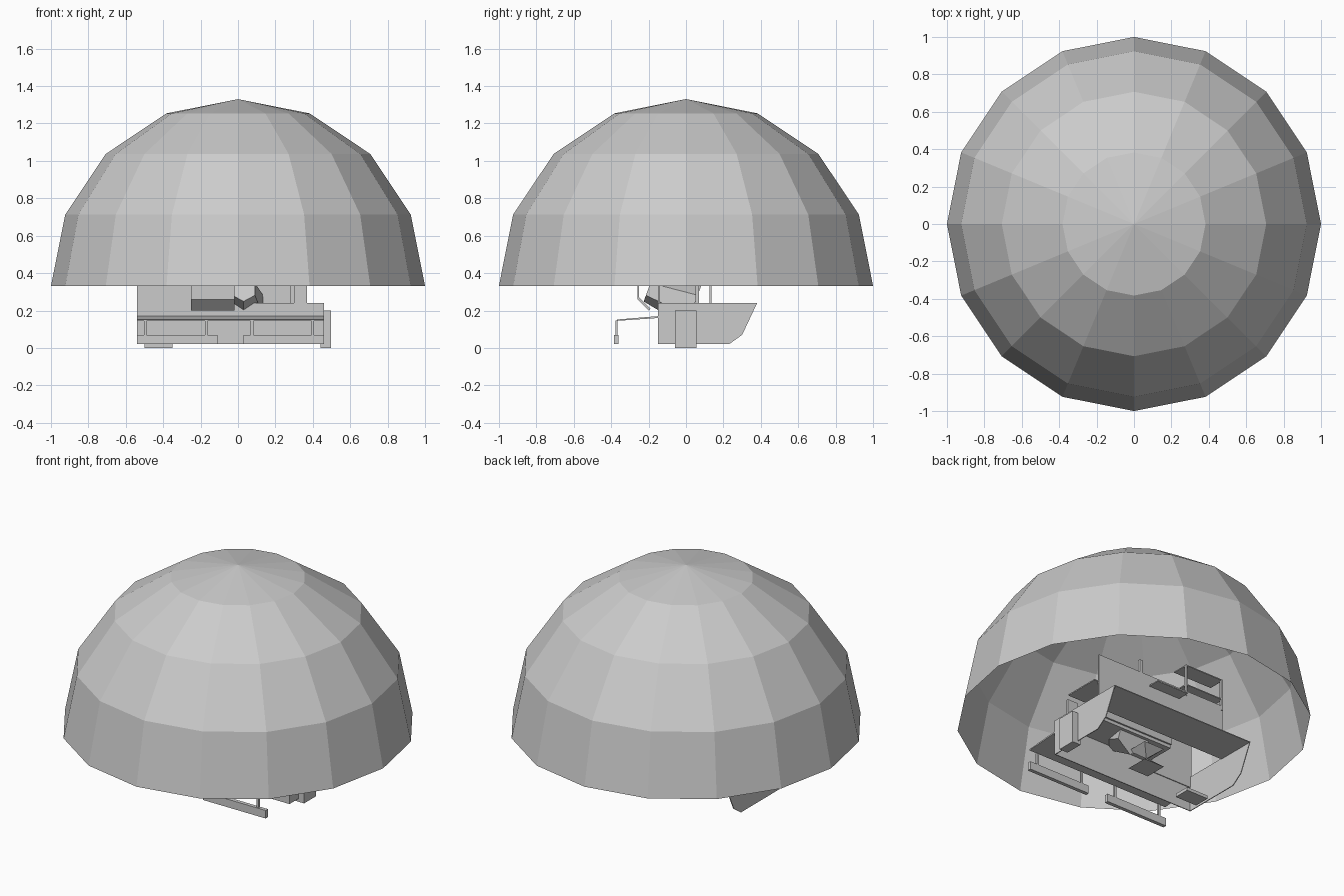
import bpy, bmesh, math
from mathutils import Vector, Matrix

if "Cube" in bpy.data.objects:
    bpy.data.objects.remove(bpy.data.objects["Cube"])

grey = bpy.data.materials.new("plain grey")
grey.diffuse_color = (0.6, 0.6, 0.6, 1)
grey.use_nodes = True
grey.node_tree.nodes["Principled BSDF"].inputs["Base Color"].default_value = grey.diffuse_color


def finish(name, bm):
    me = bpy.data.meshes.new(name)
    bm.to_mesh(me)
    bm.free()
    me.materials.append(grey)
    ob = bpy.data.objects.new(name, me)
    bpy.context.collection.objects.link(ob)
    return ob


def box(name, x, y, z):
    """Box given by its ranges on each axis."""
    bm = bmesh.new()
    c = Vector((sum(x) / 2, sum(y) / 2, sum(z) / 2))
    s = (x[1] - x[0], y[1] - y[0], z[1] - z[0], 1)
    bmesh.ops.create_cube(bm, size=1, matrix=Matrix.Translation(c) @ Matrix.Diagonal(s))
    return finish(name, bm)


def plate_x(name, profile, x0, x1):
    """Profile in (y, z), extruded along x."""
    bm = bmesh.new()
    f = bm.faces.new([bm.verts.new((x0, y, z)) for y, z in profile])
    r = bmesh.ops.extrude_face_region(bm, geom=[f])
    bmesh.ops.translate(bm, vec=(x1 - x0, 0, 0),
                        verts=[v for v in r["geom"] if isinstance(v, bmesh.types.BMVert)])
    bmesh.ops.recalc_face_normals(bm, faces=bm.faces)
    return finish(name, bm)


def cone(name, loc, r1, r2, depth, sides, rot=Matrix()):
    bm = bmesh.new()
    bmesh.ops.create_cone(bm, cap_ends=True, segments=sides, radius1=r1, radius2=r2,
                          depth=depth, matrix=Matrix.Translation(loc) @ rot)
    return finish(name, bm)


# open half-sphere dome
bm = bmesh.new()
bmesh.ops.create_uvsphere(bm, u_segments=16, v_segments=8, radius=1)
bmesh.ops.delete(bm, geom=[v for v in bm.verts if v.co.z < -0.01], context="VERTS")
bmesh.ops.translate(bm, vec=(0, 0, 0.33), verts=bm.verts)
finish("dome", bm)

# open-bottomed hull: end plates, front wall, rear deck
side = [(-0.15, 0.02), (0.23, 0.02), (0.30, 0.07), (0.38, 0.24), (-0.15, 0.24)]
plate_x("right_end_plate", side, 0.455, 0.46)
plate_x("left_end_plate", side, -0.54, -0.535)
box("front_wall", (-0.54, 0.46), (-0.15, -0.145), (0.02, 0.24))
box("rear_deck", (-0.54, 0.46), (0.13, 0.38), (0.235, 0.24))

# front shelf with two hanging rails
plate_x("front_shelf", [(-0.37, 0.145), (-0.15, 0.16), (-0.15, 0.17), (-0.37, 0.152)], -0.54, 0.46)
for n, (a, b) in enumerate([(-0.54, -0.11), (0.03, 0.46)]):
    box(f"hanging_rail_{n}", (a, b), (-0.385, -0.362), (0.02, 0.07))
    for x in (a + 0.045, b - 0.06):
        box("rail_post", (x - 0.007, x + 0.007), (-0.378, -0.366), (0.07, 0.147))

# side leg and foot
box("side_leg", (0.44, 0.498), (-0.06, 0.055), (0, 0.2))
box("left_foot", (-0.5, -0.35), (-0.05, 0.05), (0, 0.02))

# double-cone coupling below the deck
cone("coupling_lower", (-0.04, 0.06, 0.058), 0.10, 0.005, 0.06, 4, Matrix.Rotation(math.pi / 4, 4, "Z"))
cone("coupling_upper", (-0.04, 0.06, 0.115), 0.005, 0.10, 0.055, 4, Matrix.Rotation(math.pi / 4, 4, "Z"))

# upper wall and its cabin
box("upper_wall", (-0.54, 0.37), (0.125, 0.135), (0.24, 0.58))
box("left_cabin_wall", (-0.54, -0.25), (-0.15, -0.14), (0.17, 0.45))
box("right_cabin_wall", (0.30, 0.37), (-0.15, -0.14), (0.24, 0.41))
box("side_shelf", (0.27, 0.40), (-0.10, 0.13), (0.405, 0.412))
box("wall_shelf", (-0.22, 0.0), (0.135, 0.21), (0.51, 0.517))
plate_x("sloped_visor", [(-0.26, 0.33), (-0.26, 0.26), (-0.20, 0.20), (-0.19, 0.21), (-0.25, 0.27), (-0.25, 0.33)],
        -0.25, -0.02)
box("wall_pole", (0.05, 0.07), (0.12, 0.135), (0.58, 0.66))

# open window frame on the upper wall
for x in (-0.54, -0.28):
    box("frame_post", (x, x + 0.012), (0.123, 0.137), (0.55, 0.75))
for z in (0.62, 0.745):
    box("frame_slat", (-0.54, -0.27), (0.03, 0.137), (z, z + 0.006))

# faceted barrel and seat between the walls
cone("barrel", (0.03, -0.08, 0.27), 0.12, 0.07, 0.26, 6, Matrix.Rotation(math.radians(70), 4, "X"))
box("seat", (-0.22, 0.28), (-0.14, 0.06), (0.22, 0.24))
box("seat_back", (-0.22, 0.28), (0.05, 0.07), (0.24, 0.42))
